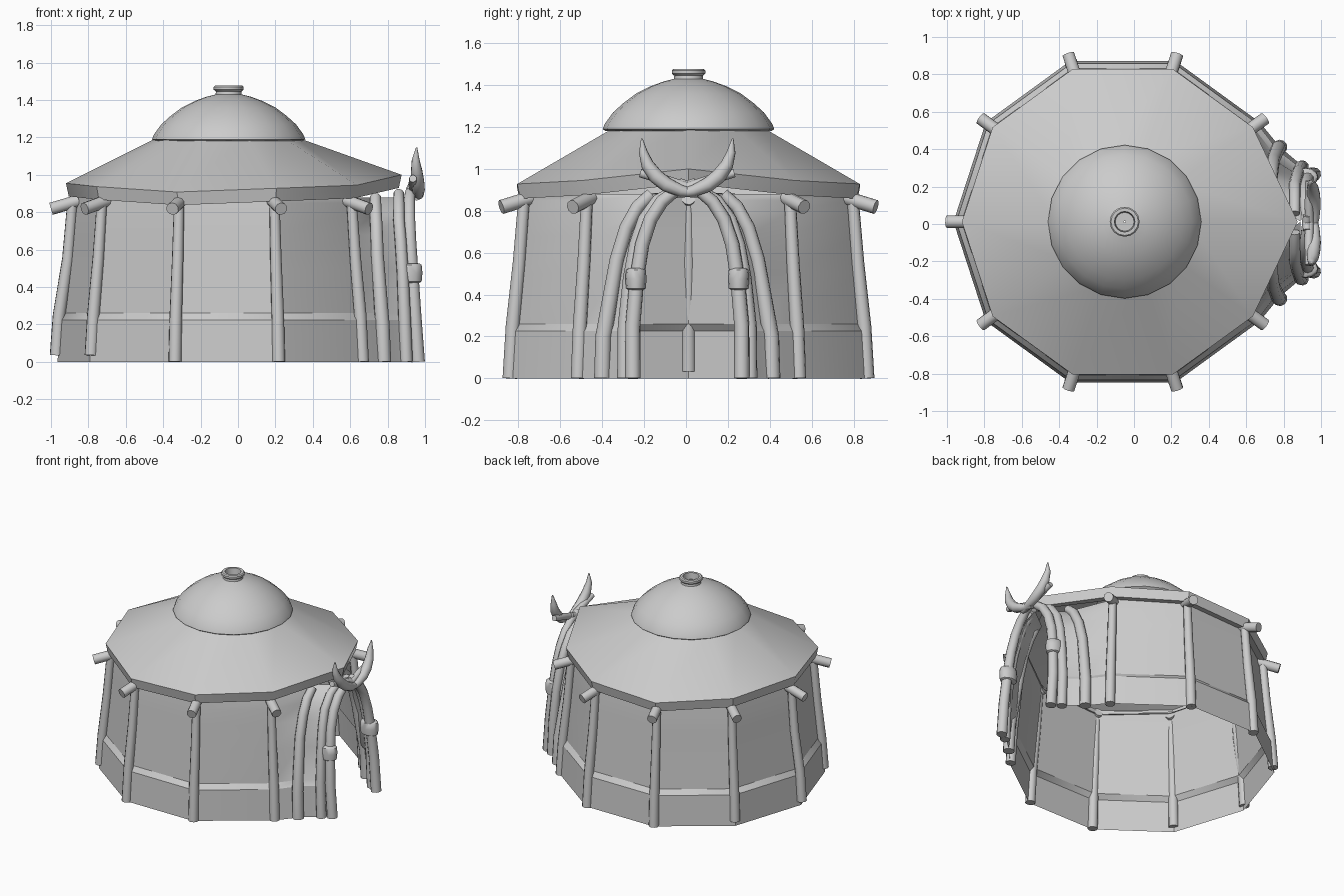
import bpy, bmesh, math
from mathutils import Vector

if "Cube" in bpy.data.objects:
    bpy.data.objects.remove(bpy.data.objects["Cube"])

CX, CY = -0.06, 0.012          # hut centre
mat = bpy.data.materials.new("plain grey")
mat.diffuse_color = (0.6, 0.6, 0.6, 1)
mat.use_nodes = True
mat.node_tree.nodes["Principled BSDF"].inputs["Base Color"].default_value = mat.diffuse_color


def finish(name, bm, angle=35, recalc=True):
    if recalc:
        bmesh.ops.recalc_face_normals(bm, faces=bm.faces)
    me = bpy.data.meshes.new(name)
    bm.to_mesh(me)
    bm.free()
    me.materials.append(mat)
    ob = bpy.data.objects.new(name, me)
    bpy.context.collection.objects.link(ob)
    bpy.ops.object.select_all(action='DESELECT')
    ob.select_set(True)
    bpy.context.view_layer.objects.active = ob
    bpy.ops.object.shade_smooth_by_angle(angle=math.radians(angle))
    return ob


def loft(name, rings, closed=True, caps=False, angle=35):
    """Skin a list of point rings with quads."""
    bm = bmesh.new()
    vs = [[bm.verts.new(p) for p in r] for r in rings]
    n = len(rings[0])
    for a, b in zip(vs, vs[1:]):
        for i in range(n if closed else n - 1):
            j = (i + 1) % n
            bm.faces.new((a[i], a[j], b[j], b[i]))
    if caps:
        bm.faces.new(vs[0][::-1])
        bm.faces.new(vs[-1])
    return finish(name, bm, angle)


def tube(name, pts, radii, sides=10):
    """Round pole along a path, with a radius at each point."""
    pts = [Vector(p) for p in pts]
    rings = []
    for i, p in enumerate(pts):
        t = (pts[min(i + 1, len(pts) - 1)] - pts[max(i - 1, 0)]).normalized()
        u = t.cross(Vector((0.9, 0.1, 0.05)) if abs(t.x) < 0.7 else Vector((0, 0.1, 1))).normalized()
        v = t.cross(u)
        rings.append([p + radii[i] * (u * math.cos(2 * math.pi * k / sides)
                                      + v * math.sin(2 * math.pi * k / sides))
                      for k in range(sides)])
    return loft(name, rings, caps=True, angle=50)


def polar(r, deg, z):
    a = math.radians(deg)
    return Vector((CX + r * math.cos(a), CY + r * math.sin(a), z))


def lathe(name, prof, sides):
    return loft(name, [[polar(r, 360 * k / sides, z) + Vector((0.01, 0, 0)) for k in range(sides)]
                       for r, z in prof])


# Wall shell with the porch sides drawn out on +x: (z, wall r, porch root x,y, porch lip x,y)
levels = [(0.0, .905, .78, .400, .94, .265), (.225, .89, .765, .385, .925, .26),
          (.26, .862, .745, .365, .905, .25), (.50, .838, .735, .34, .90, .235),
          (.68, .82, .725, .285, .895, .195), (.79, .81, .72, .235, .89, .145),
          (.85, .80, .72, .19, .89, .09), (.88, .797, .72, .13, .89, .0)]
rings = []
for z, r, xc, yc, xb, yb in levels:
    rings.append([(xb, CY + yb, z), (xc, CY + yc, z)]
                 + [polar(r, a, z) for a in range(36, 325, 36)]
                 + [(xc, CY - yc, z), (xb, CY - yb, z)])
loft("wall", rings, closed=False, angle=30)

# Roof skirt: ten corners, the one above the door is raised and drawn out
eave_z = [1.0, .945, .928, .908, .937, .955, .937, .908, .928, .945]
rings = [[], [], [], []]
for k in range(10):
    out = .935 if k == 0 else .86
    z = eave_z[k]
    rings[0].append(polar(out - .07, 36 * k, z - .065))
    rings[1].append(polar(out - .015, 36 * k, z - .07))
    rings[2].append(polar(out, 36 * k, z))
    rings[3].append(polar(.36, 36 * k, 1.205))
loft("roof", rings, angle=35)

# Dome cap and smoke hole
lathe("dome", [(.36, 1.2), (.395, 1.18), (.41, 1.19), (.40, 1.215), (.36, 1.27), (.31, 1.315),
               (.25, 1.36), (.18, 1.395), (.12, 1.417), (.06, 1.432)], 20)
lathe("smoke_hole", [(.085, 1.415), (.07, 1.43), (.068, 1.445), (.08, 1.455), (.08, 1.47),
                     (.073, 1.477), (.055, 1.477), (.05, 1.43), (.005, 1.43)], 16)

# Wall posts and rafter ends at the nine corners
for k in range(1, 10):
    a = 36 * k
    z0 = .035 if k in (4, 5, 6) else 0.0
    r0 = .912 if k == 5 else .897
    tube(f"post_{k}", [polar(r0, a, z0), polar(r0 - .015, a, .25), polar(.85, a, .55),
                       polar(.825, a, .86)], [.035, .034, .031, .028])
    tube(f"rafter_{k}", [polar(.79, a, .862), polar(.94, a, .818)], [.034, .034])

# Porch ribs, bindings, cross sticks and horns, mirrored about the door axis
for side, s in (("left", -1), ("right", 1)):
    def m(pts):
        return [(x, CY * .5 + s * y, z) for x, y, z in pts]

    tube(f"front_rib_{side}",
         m([(.963, .26, 0), (.945, .26, .25), (.93, .24, .48), (.92, .215, .64), (.915, .175, .76),
            (.915, .12, .845), (.92, .05, .9), (.925, -.04, .935)]),
         [.037, .036, .035, .034, .033, .032, .028, .022])
    tube(f"middle_rib_{side}",
         m([(.90, .30, 0), (.89, .298, .25), (.88, .275, .48), (.87, .245, .64), (.86, .205, .76),
            (.86, .14, .85), (.86, .05, .9)]),
         [.035, .034, .032, .032, .031, .03, .028])
    tube(f"outer_rib_{side}",
         m([(.78, .405, 0), (.772, .40, .2), (.757, .365, .4), (.745, .335, .57), (.74, .29, .72),
            (.735, .235, .82), (.735, .17, .88)]),
         [.04, .039, .037, .035, .034, .033, .03])
    # Binding around front and middle ribs
    band = []
    for z, g in ((.422, -.012), (.43, 0), (.475, .004), (.518, 0), (.526, -.012)):
        band.append([(.918 + (.064 + g) * math.cos(t), CY * .5 + s * (.245 + (.047 + g) * math.sin(t)), z)
                     for t in [2 * math.pi * i / 12 for i in range(12)]])
    loft(f"binding_{side}", band, caps=True, angle=50)
    tube(f"cross_stick_{side}", m([(.935, .225, .98), (.935, .1, .945), (.94, -.05, .895)]),
         [.02, .024, .024])
    tube(f"horn_{side}",
         m([(.955, -.05, .88), (.965, .03, .895), (.965, .10, .925), (.96, .15, .965),
            (.955, .19, 1.02), (.95, .21, 1.08), (.955, .217, 1.145)]),
         [.018, .028, .035, .036, .031, .021, .004])
